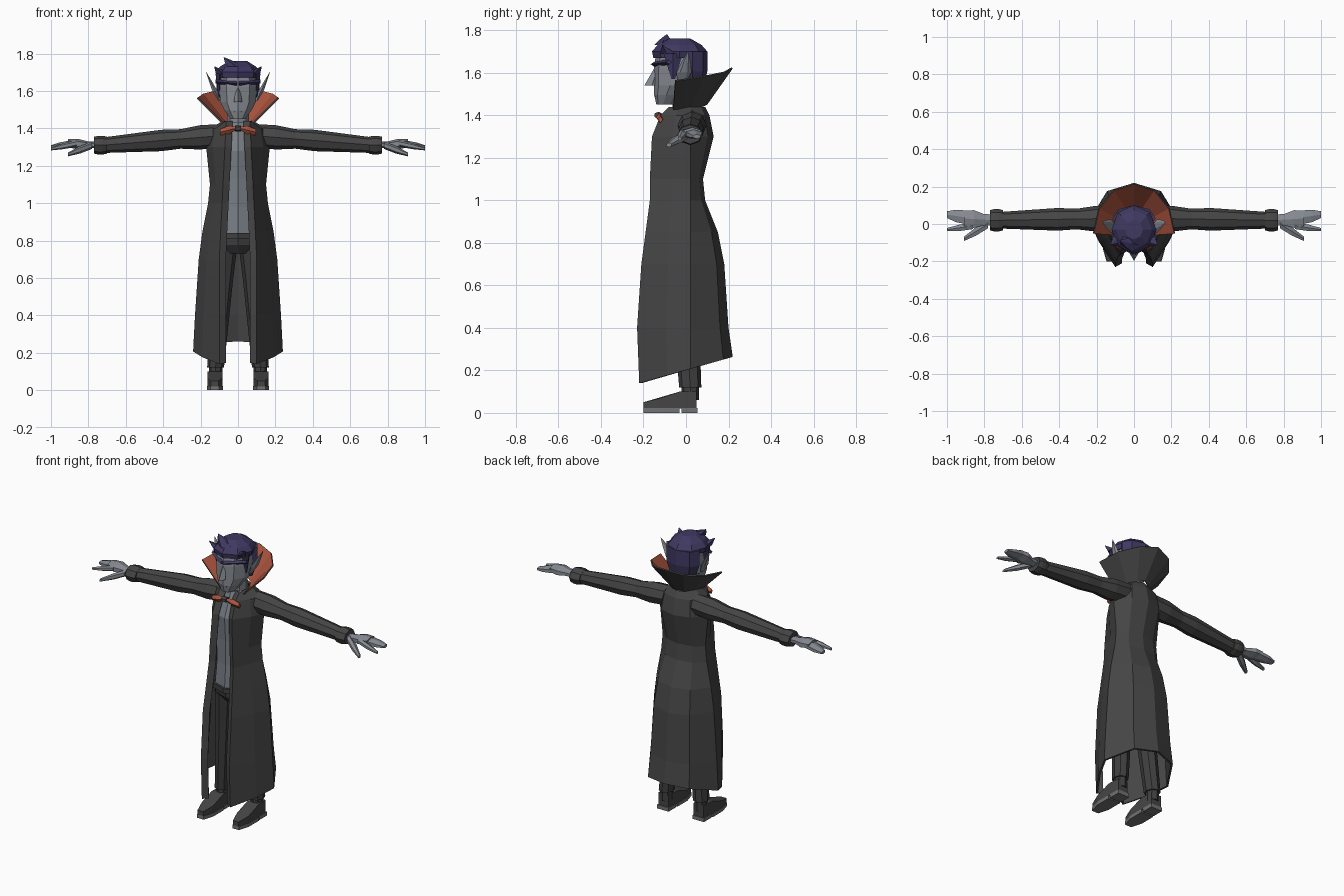
import bpy, bmesh
from math import sin, cos, pi, tau
from mathutils import Vector

if "Cube" in bpy.data.objects:
    bpy.data.objects.remove(bpy.data.objects["Cube"])


def material(name, *rgb):
    mat = bpy.data.materials.new(name)
    mat.use_nodes = True
    mat.diffuse_color = (*rgb, 1)
    shader = mat.node_tree.nodes["Principled BSDF"]
    shader.inputs["Base Color"].default_value = (*rgb, 1)
    shader.inputs["Roughness"].default_value = .9
    return mat


coat_cloth = material("charcoal cloth", .06, .06, .06)
trouser_cloth = material("dark trouser cloth", .05, .05, .05)
skin = material("pale grey skin", .24, .26, .29)
shirt_cloth = material("grey blue shirt", .19, .21, .24)
red_cloth = material("red lining", .42, .09, .05)
hair = material("purple hair", .05, .04, .12)
sole_leather = material("grey sole", .17, .17, .18)
dark_line = material("dark eye", .03, .03, .03)


def finish(name, bm, materials, thickness=0):
    """Make an object; a part lying wholly on the left is mirrored."""
    bmesh.ops.recalc_face_normals(bm, faces=bm.faces)
    if thickness:
        facing = 0
        for face in bm.faces:
            middle = face.calc_center_median()
            facing += face.normal.xy.dot(middle.xy)
        if facing < 0:
            bmesh.ops.reverse_faces(bm, faces=bm.faces)
    one_sided = min(vert.co.x for vert in bm.verts) > -.002
    mesh = bpy.data.meshes.new(name)
    bm.to_mesh(mesh)
    bm.free()
    for mat in materials:
        mesh.materials.append(mat)
    part = bpy.data.objects.new(name, mesh)
    bpy.context.collection.objects.link(part)
    if one_sided:
        part.modifiers.new("Mirror", 'MIRROR')
    if thickness:
        shell = part.modifiers.new("Thickness", 'SOLIDIFY')
        shell.thickness = thickness
        shell.offset = -1
        shell.material_offset = len(materials) - 1


def loft(name, rings, materials, closed=True, thickness=0):
    """Skin a list of rings that have equal point counts."""
    bm = bmesh.new()
    rows = [[bm.verts.new(point) for point in ring] for ring in rings]
    count = len(rows[0])
    for low, high in zip(rows, rows[1:]):
        for i in range(count if closed else count - 1):
            j = (i + 1) % count
            bm.faces.new((low[i], low[j], high[j], high[i]))
    if closed:
        bm.faces.new(rows[0])
        bm.faces.new(rows[-1])
    finish(name, bm, materials, thickness)


def tube(name, mat, start, end, radius, scales=(1, 1), sides=8, across=False):
    """Straight limb with evenly spaced oval rings, upright or across."""
    start, end = Vector(start), Vector(end)
    rings = []
    for step, scale in enumerate(scales):
        centre = start.lerp(end, step / (len(scales) - 1))
        ring = []
        for side in range(sides):
            angle = tau * side / sides - pi / 2
            a = radius[0] * scale * cos(angle)
            b = radius[1] * scale * sin(angle)
            ring.append(centre + Vector((0, a, b) if across else (a, b, 0)))
        rings.append(ring)
    loft(name, rings, [mat])


def hull(name, mat, points):
    bm = bmesh.new()
    for point in points:
        bm.verts.new(point)
    bmesh.ops.convex_hull(bm, input=bm.verts)
    loose = [vert for vert in bm.verts if not vert.link_faces]
    bmesh.ops.delete(bm, geom=loose, context='VERTS')
    finish(name, bm, [mat])


# Long open coat: height, half width, front depth, back depth
rings = []
for height, width, front, back in (
        (1.44, .08, .08, .09), (1.4, .15, .12, .11), (1.3, .17, .16, .13), (1.1, .15, .17, .08),
        (1, .16, .17, .09), (.85, .19, .19, .15), (.7, .21, .21, .18), (.4, .23, .23, .2), (.14, .24, .22, .22)):
    gap = min(.065, max(.03, .1 - height / 20))
    outline = [(gap, .02 - front), (gap + .035, -front), (width * .8, -front * .4),
               (width, .02), (width * .6, back * .8), (0, back)]
    # The hem rises towards the back
    rise = .28 if height < .2 else 0
    rings.append([(x, y, height + rise * (y + front)) for x, y in outline])
loft("coat", rings, [coat_cloth], closed=False, thickness=.012)


# Flared collar, dark outside and red inside
def collar_edge(width, front, back, height, rise, steps=3):
    edge = []
    for step in range(steps + 1):
        turn = step / steps
        angle = turn * pi / 2
        edge.append((width * cos(angle), front + (back - front) * sin(angle), height + rise * turn))
    return edge


collar_base = collar_edge(width=.08, front=-.06, back=.1, height=1.42, rise=.03)
collar_rim = collar_edge(width=.22, front=-.05, back=.22, height=1.56, rise=.06)
loft("collar", [collar_base, collar_rim], [coat_cloth, red_cloth], closed=False, thickness=.008)

# Arms and hands
tube("sleeve", coat_cloth, start=(.1, .03, 1.36), end=(.72, .02, 1.31), radius=(.055, .052),
     scales=(1.2, 1.25, 1, 1.1, 1, .9, .8), across=True)
tube("cuff", coat_cloth, start=(.7, .02, 1.31), end=(.77, .02, 1.31), radius=(.06, .05),
     scales=(.9, 1, 1, .9), across=True)
tube("palm", skin, start=(.75, .02, 1.31), end=(.91, .03, 1.32), radius=(.05, .025),
     scales=(.7, .7, 1.1, .9), sides=6, across=True)
tube("fingers", skin, start=(.86, .03, 1.32), end=(1, .05, 1.3), radius=(.042, .02),
     scales=(1, 1, .9, .5), sides=6, across=True)
tube("index_finger", skin, start=(.86, -.01, 1.32), end=(1, -.03, 1.29), radius=(.02, .016),
     scales=(1, 1, .5), sides=6, across=True)
tube("thumb", skin, start=(.78, 0, 1.31), end=(.91, -.08, 1.26), radius=(.026, .02),
     scales=(1, 1, .5), sides=6, across=True)

# Shirt and trousers
tube("shirt", shirt_cloth, start=(0, -.03, 1.43), end=(0, -.03, .83), radius=(.125, .105),
     scales=(.4, 1, .9, .9, 1))
tube("waistband", trouser_cloth, start=(0, -.03, .84), end=(0, -.03, .81), radius=(.13, .12))
tube("hips", trouser_cloth, start=(0, -.02, .82), end=(0, -.01, .73), radius=(.13, .11),
     scales=(1, 1, .7))
tube("trouser_leg", trouser_cloth, start=(.065, -.02, .8), end=(.12, .02, .12), radius=(.05, .058),
     scales=(1.3, 1.1, 1, .9))
tube("ankle", trouser_cloth, start=(.12, .02, .14), end=(.12, .02, .06), radius=(.036, .042))

# Shoes: depth, height and half width from toe to heel, then the soles
upper = [(-.2, .05, .02), (-.13, .066, .04), (-.03, .1, .04), (.05, .1, .035)]
foot = .124


def shoe_slice(depth, low, high, width):
    return [(foot + side * width, depth, z) for side in (-1, 1) for z in (low, high)]


shoe, sole = [], []
for depth, height, width in upper:
    shoe += shoe_slice(depth, .02, height, width)
    if depth < 0:
        sole += shoe_slice(depth, 0, .022, width + .003)
hull("shoe", coat_cloth, shoe)
hull("shoe_sole", sole_leather, sole)
hull("shoe_heel", sole_leather, shoe_slice(-.02, 0, .024, .04) + shoe_slice(.055, 0, .024, .04))

# Head
tube("neck", skin, start=(0, 0, 1.39), end=(0, -.01, 1.53), radius=(.06, .06))
tube("jaw", skin, start=(0, -.095, 1.45), end=(0, -.04, 1.54), radius=(.1, .11),
     scales=(.4, .75, 1), sides=10)
tube("skull", skin, start=(0, -.04, 1.54), end=(0, -.03, 1.7), radius=(.1, .11),
     scales=(1, 1.05, 1), sides=10)
tube("nose", skin, start=(0, -.13, 1.63), end=(0, -.16, 1.54), radius=(.022, .036),
     scales=(.4, 1), sides=4)
tube("ear", skin, start=(.1, -.02, 1.55), end=(.17, .01, 1.7), radius=(.016, .036),
     scales=(.5, 1, .6, .05), sides=6)
tube("eye", dark_line, start=(.02, -.137, 1.61), end=(.06, -.124, 1.61), radius=(.005, .005),
     sides=4, across=True)
tube("mouth", dark_line, start=(-.02, -.14, 1.49), end=(.02, -.14, 1.49), radius=(.005, .003),
     sides=4, across=True)

# Hair and eyebrows
tube("hair_cap", hair, start=(0, -.03, 1.67), end=(0, -.03, 1.76), radius=(.12, .13),
     scales=(.95, 1, .8, .4))
tube("hair_back", hair, start=(0, .03, 1.51), end=(0, .03, 1.7), radius=(.115, .07),
     scales=(.7, 1, 1))
tube("sideburn", hair, start=(.1, -.06, 1.57), end=(.1, -.06, 1.69), radius=(.02, .045),
     scales=(.2, 1), sides=4)
tube("eyebrow", hair, start=(.005, -.15, 1.64), end=(.12, -.08, 1.65), radius=(.02, .014),
     scales=(.8, 1, .7), sides=4, across=True)
tube("quiff", hair, start=(-.01, -.1, 1.73), end=(-.075, -.09, 1.78), radius=(.05, .05),
     scales=(1, .6, .05), sides=5)
tube("side_lock", hair, start=(.08, -.08, 1.69), end=(.125, -.11, 1.73), radius=(.04, .04),
     scales=(1, .05), sides=5)

# Bow tie
tube("bow_wing", red_cloth, start=(.01, -.13, 1.4), end=(.095, -.12, 1.38), radius=(.016, .023),
     scales=(.4, 1, .7), sides=4, across=True)
tube("bow_knot", coat_cloth, start=(-.015, -.13, 1.4), end=(.015, -.13, 1.4), radius=(.022, .016),
     sides=6, across=True)
